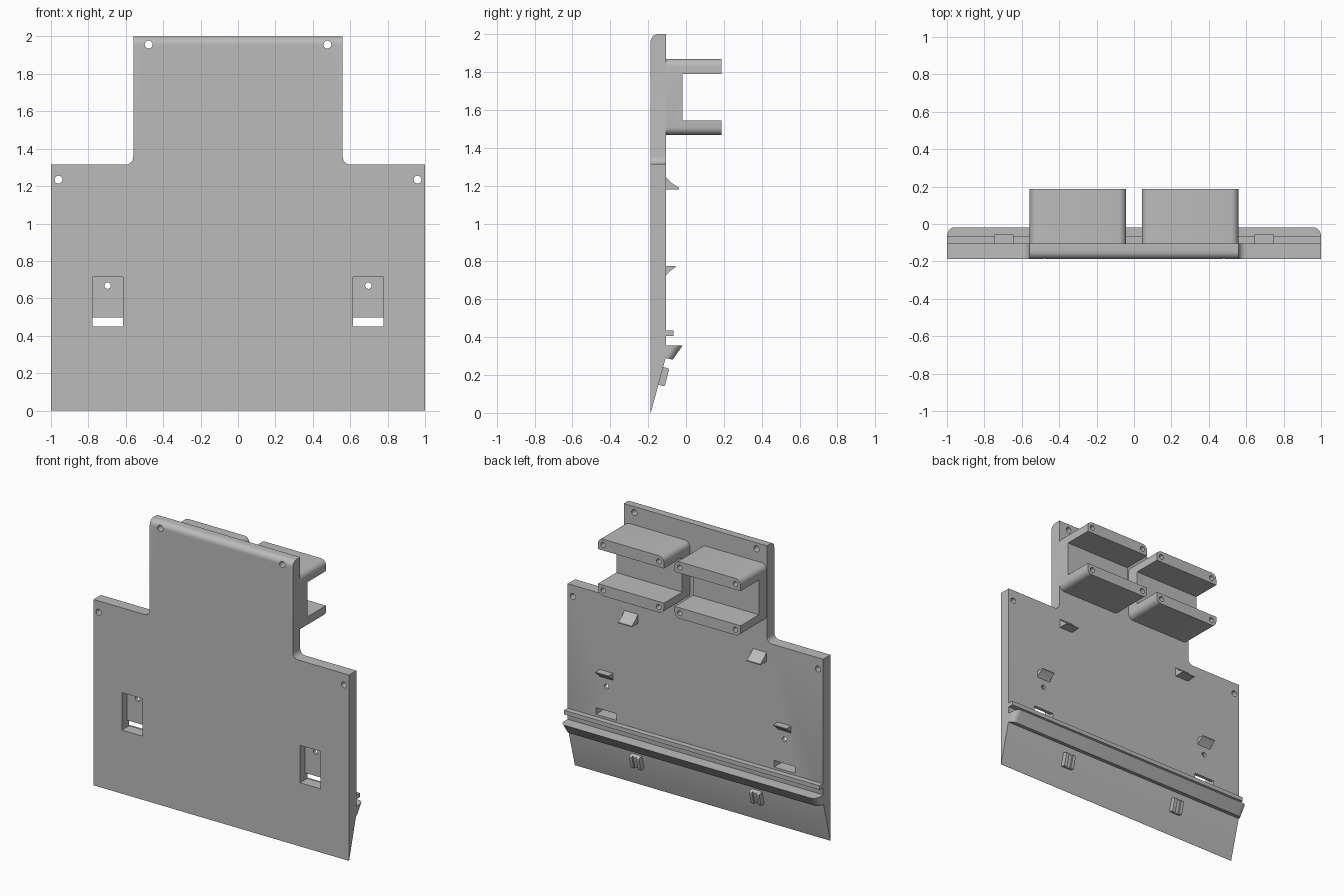
import bpy, bmesh, math
from mathutils import Vector

FRONT, BACK = -0.187, -0.105

cube = bpy.data.objects.get("Cube")
if cube:
    bpy.data.objects.remove(cube, do_unlink=True)

grey = bpy.data.materials.new("plain grey")
grey.use_nodes = True
grey.diffuse_color = (0.5, 0.5, 0.5, 1)
grey.node_tree.nodes["Principled BSDF"].inputs["Base Color"].default_value = (0.5, 0.5, 0.5, 1)


def prism(name, axis, points, lo, hi, rounded=None, radius=0.04):
    """Extrude a profile along x or y; edges accepted by rounded(a, b) get filleted."""
    bm = bmesh.new()
    place = (lambda p, t: (t, p[0], p[1])) if axis == "x" else (lambda p, t: (p[0], t, p[1]))
    face = bm.faces.new([bm.verts.new(place(p, lo)) for p in points])
    new = bmesh.ops.extrude_face_region(bm, geom=[face])["geom"]
    step = Vector((hi - lo, 0, 0)) if axis == "x" else Vector((0, hi - lo, 0))
    bmesh.ops.translate(bm, verts=[v for v in new if isinstance(v, bmesh.types.BMVert)], vec=step)
    bmesh.ops.recalc_face_normals(bm, faces=bm.faces)
    if rounded:
        edges = [e for e in bm.edges if rounded(e.verts[0].co, e.verts[1].co)]
        bmesh.ops.bevel(bm, geom=edges, offset=radius, segments=6, profile=0.5, affect="EDGES")
    return finish(name, bm)


def finish(name, bm):
    mesh = bpy.data.meshes.new(name)
    bm.to_mesh(mesh)
    bm.free()
    mesh.materials.append(grey)
    ob = bpy.data.objects.new(name, mesh)
    bpy.context.collection.objects.link(ob)
    return ob


def box(name, x, y, z):
    return prism(name, "x", [(y[0], z[0]), (y[1], z[0]), (y[1], z[1]), (y[0], z[1])], *x)


def pin(x, z, r, y0, y1):
    ring = [(x + r * math.cos(i * math.tau / 24), z + r * math.sin(i * math.tau / 24)) for i in range(24)]
    return prism("hole_cutter", "y", ring, y0, y1)


def cut(ob, cutter):
    cutter.hide_render = True
    mod = ob.modifiers.new("cut", "BOOLEAN")
    mod.operation, mod.solver, mod.object = "DIFFERENCE", "EXACT", cutter
    bpy.context.view_layer.objects.active = ob
    bpy.ops.object.modifier_apply(modifier=mod.name)
    bpy.data.objects.remove(cutter, do_unlink=True)


def along_y(a, b):
    return abs(a.y - b.y) > 0.05


# Stepped back plate with filleted inner corners
half = [(1, 0), (1, 1.315), (0.56, 1.315), (0.56, 2)]
outline = half + [(-x, z) for x, z in reversed(half)]
plate = prism("back_plate", "y", outline, FRONT, BACK,
              lambda a, b: along_y(a, b) and abs(abs(a.x) - 0.56) < 0.01 and a.z < 1.5)

# Rounded top front edge and knife-edge bottom
bm = bmesh.new()
bm.from_mesh(plate.data)
top = [e for e in bm.edges if all(v.co.z > 1.99 and v.co.y < FRONT + 0.01 for v in e.verts)]
bmesh.ops.bevel(bm, geom=top, offset=0.04, segments=6, profile=0.5, affect="EDGES")
bmesh.ops.bisect_plane(bm, geom=bm.verts[:] + bm.edges[:] + bm.faces[:],
                       plane_co=(0, FRONT + 0.001, 0), plane_no=(0, 0.3, -0.081), clear_outer=True)
bmesh.ops.holes_fill(bm, edges=[e for e in bm.edges if e.is_boundary])
bmesh.ops.recalc_face_normals(bm, faces=bm.faces)
bm.to_mesh(plate.data)
bm.free()

for s in (-1, 1):
    # Screw holes, front pocket, slot and pocket hole
    cut(plate, pin(s * 0.478, 1.957, 0.021, -0.3, 0))
    cut(plate, pin(s * 0.96, 1.235, 0.021, -0.3, 0))
    cut(plate, box("pocket_cutter", (s * 0.697 - 0.081, s * 0.697 + 0.081), (-0.3, -0.128), (0.45, 0.715)))
    cut(plate, box("slot_cutter", (s * 0.697 - 0.081, s * 0.697 + 0.081), (-0.3, 0), (0.45, 0.497)))
    cut(plate, pin(s * 0.697, 0.668, 0.017, -0.3, 0))

    side = "right" if s < 0 else "left"

    # Channel bracket with two shelves and screw holes in the shelf ends
    x0, x1 = sorted((s * 0.042, s * 0.558))
    bracket = prism("bracket_" + side, "y", [(x0, 1.468), (x1, 1.468), (x1, 1.87), (x0, 1.87)],
                    BACK - 0.01, 0.187, along_y)
    cut(bracket, box("channel_cutter", (x0 - 0.1, x1 + 0.1), (-0.018, 0.3), (1.545, 1.79)))
    for x in (x0 + 0.04, x1 - 0.04):
        for z in (1.507, 1.83):
            cut(bracket, pin(x, z, 0.018, 0.06, 0.3))

    # Upper and lower hooks
    x = s * 0.503
    prism("upper_hook_" + side, "x", [(BACK - 0.005, 1.18), (-0.036, 1.18), (-0.036, 1.188),
                                      (-0.08, 1.217), (BACK - 0.005, 1.25)], x - 0.053, x + 0.053)
    x = s * 0.697
    prism("lower_hook_" + side, "x", [(BACK - 0.005, 0.72), (-0.092, 0.742), (-0.055, 0.77),
                                      (-0.055, 0.776), (BACK - 0.005, 0.776)], x - 0.052, x + 0.052)

    # Two-pronged cable clip lying on the sloped face
    for dx, w, depth in ((-0.028, 0.012, 0.037), (0, 0.02, 0.026), (0.028, 0.012, 0.037)):
        n = Vector((0.965, -0.261)) * depth
        a, b = Vector((-0.148, 0.149)), Vector((-0.124, 0.243))
        x = s * 0.47 + dx
        prism("cable_clip_" + side, "x", [a, a + n, b + n, b], x - w, x + w,
              lambda p, q: abs(p.x - q.x) > 0.01 and p.y > (p.z - 0.149) * 0.27 - 0.135, 0.008)

# Straight upper rail
box("upper_rail", (-1, 1), (BACK - 0.005, -0.066), (0.405, 0.434))

# Undercut ledge with rounded outer corners
prism("lower_ledge", "x", [(BACK - 0.005, 0.29), (-0.07, 0.281), (-0.018, 0.356), (BACK - 0.005, 0.356)], -1, 1,
      lambda a, b: abs(a.x - b.x) < 0.01 and min(a.y, b.y) > -0.08, 0.04)

# Smooth shading with sharp creases
for ob in bpy.context.scene.objects:
    ob.select_set(ob.type == "MESH")
bpy.context.view_layer.objects.active = plate
bpy.ops.object.shade_smooth_by_angle(angle=math.radians(30))
